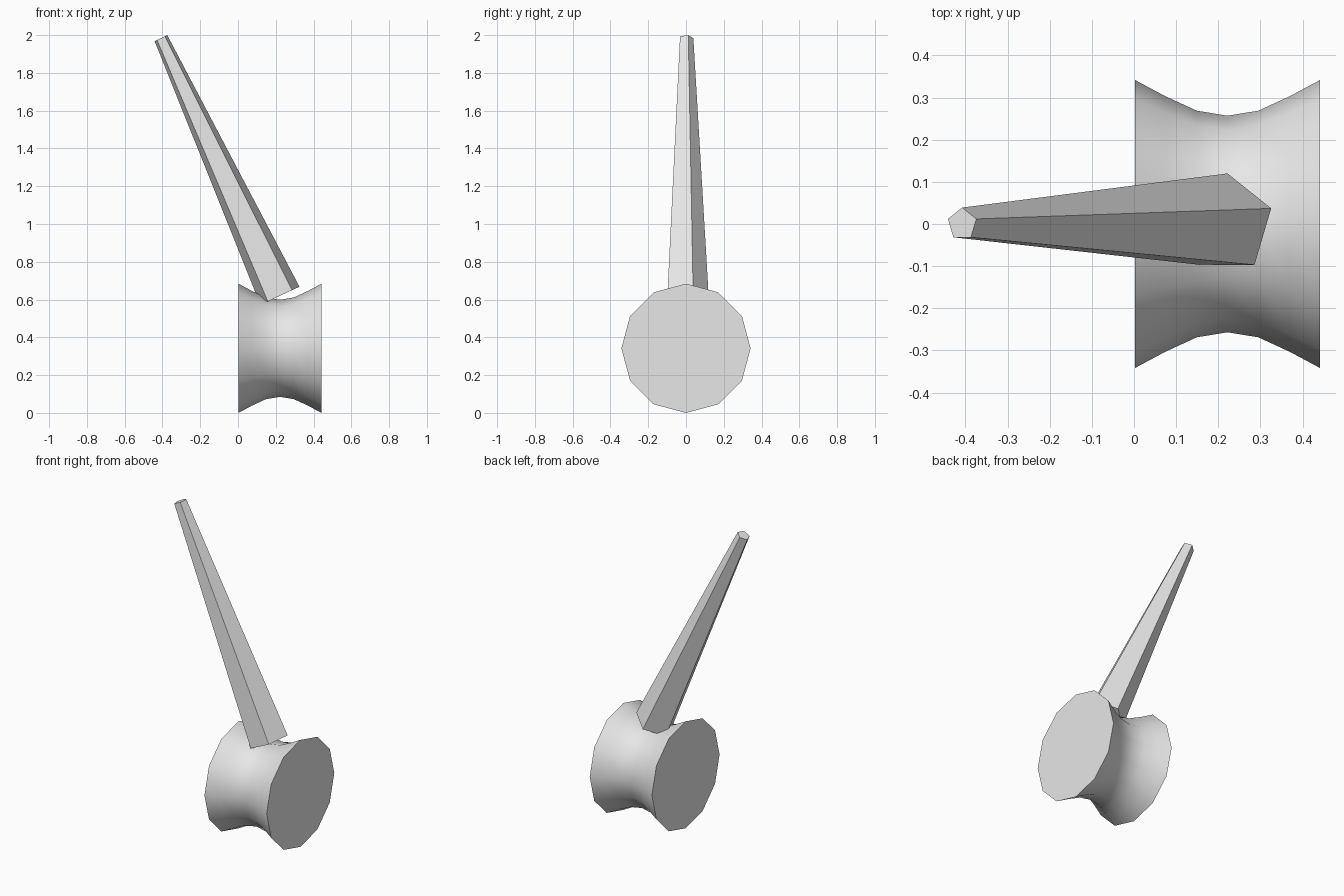
import bpy
import math
from mathutils import Matrix, Vector

old = bpy.data.objects.get("Cube")
if old:
    bpy.data.objects.remove(old, do_unlink=True)

GREY = (0.8, 0.8, 0.8, 1.0)
mat = bpy.data.materials.new("plain grey")
mat.use_nodes = True
mat.diffuse_color = GREY
mat.node_tree.nodes["Principled BSDF"].inputs["Base Color"].default_value = GREY


def loft(name, rings, sides, start_angle, matrix):
    """Closed solid through (height, radius) rings stacked along local z."""
    verts, faces = [], []
    for height, radius in rings:
        for i in range(sides):
            a = start_angle + i * math.tau / sides
            verts.append((radius * math.cos(a), radius * math.sin(a), height))
    for r in range(len(rings) - 1):
        for i in range(sides):
            j = (i + 1) % sides
            low, high = r * sides, (r + 1) * sides
            faces.append((low + i, low + j, high + j, high + i))
    faces.append(tuple(reversed(range(sides))))
    faces.append(tuple(range(len(verts) - sides, len(verts))))
    mesh = bpy.data.meshes.new(name)
    mesh.from_pydata(verts, [], faces)
    mesh.transform(matrix)
    mesh.materials.append(mat)
    obj = bpy.data.objects.new(name, mesh)
    bpy.context.collection.objects.link(obj)
    return obj


# Waisted head: a twelve-sided spool lying along x
half_profile = [(0.22, 0.342), (0.147, 0.303), (0.073, 0.269)]
profile = [(-h, r) for h, r in half_profile] + [(0, 0.257)]
profile += [(h, r) for h, r in reversed(half_profile)]
lay_along_x = Matrix.Translation((0.222, 0, 0.342)) @ Matrix.Rotation(math.pi / 2, 4, "Y")
head = loft("head", profile, 12, 0, lay_along_x)
bpy.ops.object.select_all(action="DESELECT")
head.select_set(True)
bpy.context.view_layer.objects.active = head
bpy.ops.object.shade_smooth_by_angle(angle=math.radians(40))

# Tapered five-sided handle leaning towards -x
base, tip = Vector((0.222, 0, 0.62)), Vector((-0.408, 0, 1.984))
axis = tip - base
lean = Matrix.Translation(base) @ Matrix.Rotation(math.atan2(axis.x, axis.z), 4, "Y")
loft("handle", [(0, 0.12), (axis.length, 0.039)], 5, math.pi / 2, lean)
